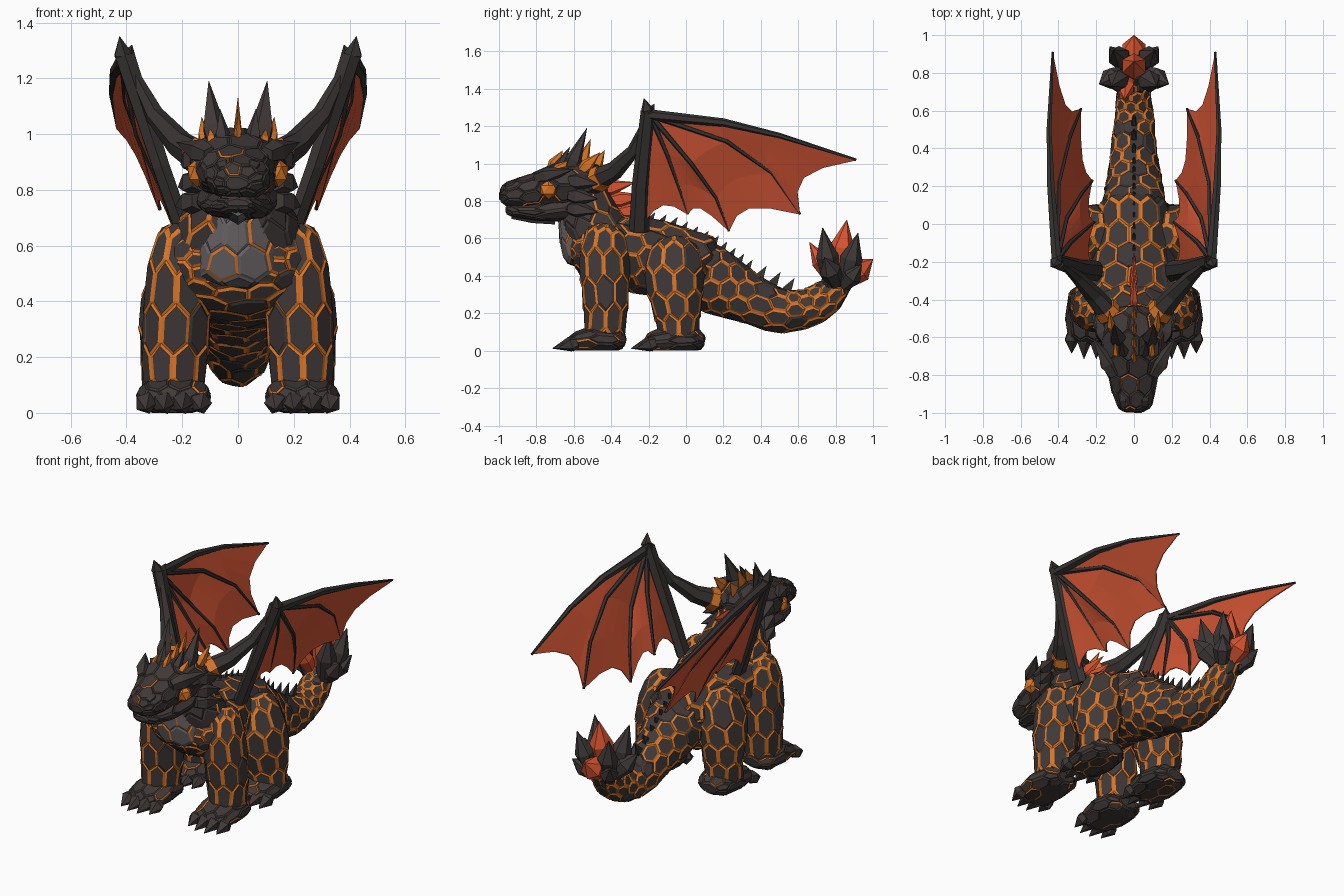
import bpy, bmesh, math, random
from mathutils import Vector

random.seed(4)
if "Cube" in bpy.data.objects:
    bpy.data.objects.remove(bpy.data.objects["Cube"])


def material(name, *rgb):
    m = bpy.data.materials.new(name)
    m.use_nodes = True
    m.diffuse_color = (*rgb, 1)
    m.node_tree.nodes["Principled BSDF"].inputs["Base Color"].default_value = (*rgb, 1)
    return m


ROCK = material("charcoal rock", .05, .041, .039)
LAVA = material("lava orange", .7, .18, .02)
GREY = material("throat grey", .14, .125, .13)
BONE = material("dark bone", .037, .033, .031)
SKIN = material("wing red", .64, .09, .034)
GEM = material("ember red", .7, .09, .03)


def finish(bm, name, mats, mirror=False):
    mesh = bpy.data.meshes.new(name)
    bm.to_mesh(mesh)
    bm.free()
    for m in mats:
        mesh.materials.append(m)
    ob = bpy.data.objects.new(name, mesh)
    bpy.context.collection.objects.link(ob)
    if mirror:
        mod = ob.modifiers.new("Mirror", "MIRROR")
        mod.use_mirror_merge = False
    return ob


def tube(stations, sides, sub=1, stagger=0.0):
    """Closed skin over stations of (x, y, z, half width, half height)."""
    pts = []
    for a, b in zip(stations, stations[1:]):
        for k in range(sub):
            pts.append([p + (q - p) * k / sub for p, q in zip(a, b)])
    pts.append(list(stations[-1]))
    centres = [Vector(p[:3]) for p in pts]
    bm = bmesh.new()
    rings = []
    for i, p in enumerate(pts):
        t = (centres[min(i + 1, len(pts) - 1)] - centres[max(i - 1, 0)]).normalized()
        u = (Vector((1, 0, 0)) - t * t.x).normalized()
        v = t.cross(u)
        angles = [math.tau * (k + .5 + stagger * (i % 2)) / sides for k in range(sides)]
        rings.append([bm.verts.new(centres[i] + u * math.cos(a) * p[3] + v * math.sin(a) * p[4])
                      for a in angles])
    for r, s in zip(rings, rings[1:]):
        for k in range(sides):
            n = (k + 1) % sides
            bm.faces.new((r[k], r[n], s[n], s[k]))
    caps = [bm.faces.new(rings[0]), bm.faces.new(rings[-1])]
    bmesh.ops.recalc_face_normals(bm, faces=bm.faces)
    return bm, caps


def rock(name, stations, sides=10, sub=1, glow=.9, mirror=False, base=ROCK, crack=.011):
    """Tube turned into a honeycomb of uneven plates with glowing cracks between them."""
    src, caps = tube([(*s[:3], s[3] * 1.06, s[4] * 1.06) for s in stations], sides, sub, .5)
    bmesh.ops.poke(src, faces=caps)
    bmesh.ops.triangulate(src, faces=[f for f in src.faces if len(f.verts) > 3],
                          quad_method="SHORT_EDGE")
    for v in src.verts:
        v.co += Vector([random.uniform(-.011, .011) for _ in v.co])
    # One plate per vertex, its corners at the middles of the triangles around it
    bm = bmesh.new()
    corner = {f: bm.verts.new(f.calc_center_median()) for f in src.faces}
    for v in src.verts:
        start = loop = v.link_loops[0]
        ring = []
        while not ring or loop != start:
            ring.append(corner[loop.face])
            loop = loop.link_loop_prev.link_loop_radial_next
        bm.faces.new(ring)
    src.free()
    bmesh.ops.recalc_face_normals(bm, faces=bm.faces)
    for f in list(bm.faces):
        rim = bmesh.ops.inset_individual(bm, faces=[f], thickness=crack, depth=.006)["faces"]
        if random.random() < glow:
            for r in rim:
                r.material_index = 1
    for v in bm.verts:
        v.co.z = max(v.co.z, 0)
    return finish(bm, name, (base, LAVA), mirror)


def limb(name, path, r0, r1, mat, mirror=True, sides=6):
    n = len(path) - 1
    st = [(*p, r0 + (r1 - r0) * i / n, r0 + (r1 - r0) * i / n) for i, p in enumerate(path)]
    return finish(tube(st, sides)[0], name, [mat], mirror)


def spike(name, base, tip, r, mat, mirror=False, sides=5, belly=.3, flat=1):
    b, t = Vector(base), Vector(tip)
    st = [(*b, r * .7 * flat, r * .7), (*b.lerp(t, belly), r * flat, r), (*t, .001, .001)]
    return finish(tube(st, sides)[0], name, [mat], mirror)


# Trunk, neck, throat and tail
rock("body", [(0, -.61, .55, .15, .08), (0, -.53, .55, .25, .17), (0, -.3, .52, .24, .2),
              (0, -.1, .48, .2, .19), (0, .13, .41, .18, .18)], 11, 2)
rock("neck", [(0, -.55, .94, .11, .1), (0, -.55, .78, .15, .14), (0, -.48, .64, .23, .18),
              (0, -.42, .52, .23, .18)], 10, glow=.6)
rock("throat", [(0, -.62, .77, .07, .06), (0, -.6, .66, .1, .08), (0, -.56, .56, .16, .11),
                (0, -.53, .47, .16, .1)], 8, glow=.2, base=GREY)
rock("tail", [(0, .02, .45, .17, .17), (0, .15, .37, .15, .17), (0, .3, .29, .13, .14),
              (0, .5, .205, .105, .11), (0, .66, .22, .088, .095), (0, .78, .31, .08, .085),
              (0, .85, .42, .06, .06)], 9, 2, .8)

# Legs and feet
rock("front_leg", [(.2, -.42, .67, .06, .08), (.21, -.44, .59, .1, .13), (.22, -.44, .45, .115, .135),
                   (.225, -.43, .3, .125, .12), (.23, -.43, .16, .11, .105),
                   (.23, -.44, .03, .11, .11)], 8, mirror=True)
rock("hind_leg", [(.17, -.06, .6, .08, .1), (.205, -.06, .49, .115, .16), (.22, -.065, .36, .13, .16),
                  (.225, -.05, .23, .12, .13), (.23, -.04, .12, .105, .105),
                  (.23, -.04, .03, .11, .1)], 8, mirror=True)
for label, dy in (("front", 0), ("hind", .42)):
    rock(label + "_foot", [(.23, -.33 + dy, .05, .09, .045), (.23, -.42 + dy, .065, .125, .075),
                           (.23, -.56 + dy, .055, .125, .06), (.23, -.63 + dy, .035, .1, .035)],
         9, glow=.25, mirror=True, crack=.007)
    for i in range(4):
        x = .135 + i * .065
        reach = -.73 + dy + .03 * abs(i - 1.5)
        spike(f"{label}_claw_{i}", (x, -.58 + dy, .045), (x, reach, .012), .042, ROCK, True)

# Head
rock("skull", [(0, -.99, .825, .07, .045), (0, -.93, .835, .11, .07), (0, -.83, .85, .12, .08),
               (0, -.75, .87, .15, .105), (0, -.64, .89, .175, .13), (0, -.52, .89, .165, .125),
               (0, -.44, .88, .09, .08)], 9, glow=.1, crack=.007)
rock("jaw", [(0, -.955, .75, .07, .03), (0, -.86, .74, .11, .04), (0, -.7, .745, .14, .06),
             (0, -.54, .78, .14, .08)], 8, glow=0, crack=.007)
limb("chin", [(0, -.93, .735), (0, -.82, .72), (0, -.7, .72)], .03, .045, GREY, False)
bm = bmesh.new()
bmesh.ops.create_icosphere(bm, subdivisions=1, radius=1)
for v in bm.verts:
    v.co = Vector((.145 + v.co.x * .04, -.735 + v.co.y * .05, .86 + v.co.z * .052))
finish(bm, "eye", [LAVA], True)
spike("nostril", (.05, -.96, .87), (.06, -.85, .91), .03, ROCK, True)
spike("brow_ridge", (.1, -.8, .925), (.22, -.6, .97), .045, ROCK, True)
spike("crown_horn", (.08, -.63, .95), (.105, -.53, 1.19), .045, ROCK, True)
spike("small_horn", (.05, -.7, .95), (.065, -.62, 1.09), .03, ROCK, True)
for i, z in enumerate((.76, .83, .91)):
    spike(f"cheek_spike_{i}", (.14, -.62, z), (.225 - i * .01, -.47, z - .02), .05, ROCK, True)
for i in range(4):
    y = -.72 + i * .075
    spike(f"crest_flame_{i}", (0, y, .97), (0, y + .06, 1.07 + .03 * (i % 3)), .038, LAVA, flat=.4)
spike("side_flame", (.09, -.7, .95), (.1, -.62, 1.02), .036, LAVA, True, flat=.6)
spike("temple_flame", (.12, -.56, .96), (.13, -.46, 1.06), .038, LAVA, True, flat=.6)

# Swept horns with a glowing collar
limb("swept_horn", [(.11, -.5, .9), (.21, -.38, .965), (.3, -.28, 1.07), (.37, -.22, 1.21)], .065, .02, BONE)
limb("horn_collar", [(.125, -.48, .91), (.155, -.445, .93)], .07, .066, LAVA)

# Mane and dorsal spikes
for i in range(3):
    spike(f"mane_{i}", (0, -.46 + i * .05, .86 - i * .06), (0, -.27 + i * .06, .9 - i * .07),
          .045, GEM, flat=.5)
ridge = [(-.34, .7), (-.1, .65), (.12, .55), (.3, .42), (.6, .29)]
for (y0, z0), (y1, z1) in zip(ridge, ridge[1:]):
    for k in range(4):
        y, z = y0 + (y1 - y0) * k / 4, z0 + (z1 - z0) * k / 4
        spike(f"back_spike_{y:.2f}", (0, y, z - .02), (0, y + .055, z + .065), .034, BONE, flat=.5, sides=4)
spike("shoulder_plate", (.12, -.42, .66), (.14, .1, .54), .07, ROCK, True)

# Tail crystals
gems = [((0, .81, .4), (0, .86, .7), .07, GEM, False),
        ((0, .86, .38), (0, 1, .49), .07, GEM, False),
        ((-.04, .78, .38), (-.05, .66, .58), .05, GEM, False),
        ((.05, .78, .35), (.12, .73, .66), .06, ROCK, True),
        ((.05, .85, .36), (.11, .92, .63), .06, ROCK, True),
        ((.06, .8, .36), (.185, .74, .5), .06, ROCK, True),
        ((.05, .84, .35), (.13, .94, .46), .055, ROCK, True)]
for i, (base, tip, r, mat, both) in enumerate(gems):
    spike(f"tail_crystal_{i}", base, tip, r, mat, both, sides=6, belly=.5)

# Wings: finger bones fan out from one joint, membrane scallops between them
joint = Vector((.41, -.19, 1.26))
fingers = [[(.44, .2, 1.22), (.45, .5, 1.15), (.43, .91, 1.02)],
           [(.4, .22, 1.12), (.34, .46, .95), (.28, .61, .73)],
           [(.36, .03, 1), (.28, .16, .82), (.22, .23, .64)],
           [(.34, -.1, 1.05), (.27, -.04, .88), (.21, .01, .73)],
           [(.35, -.21, 1.07), (.28, -.22, .86), (.22, -.23, .68)]]
fingers = [[joint] + [Vector(p) for p in f] for f in fingers]
columns = [fingers[0]]
for a, b in zip(fingers, fingers[1:]):
    for t in (.25, .5, .75, 1):
        sag = .18 * t * (1 - t)
        columns.append([joint.lerp(p.lerp(q, t), 1 - sag * i) for i, (p, q) in enumerate(zip(a, b))])
bm = bmesh.new()
grid = [[bm.verts.new(p) for p in c] for c in columns]
for a, b in zip(grid, grid[1:]):
    for i in range(3):
        bm.faces.new((a[i], a[i + 1], b[i + 1], b[i]))
bmesh.ops.remove_doubles(bm, verts=bm.verts, dist=.0005)
wing = finish(bm, "wing_membrane", [SKIN], True)
wing.modifiers.new("Thickness", "SOLIDIFY").thickness = .006
for i, f in enumerate(fingers[:-1]):
    limb(f"wing_finger_{i}", f, .03 if i == 0 else .018, .007, BONE)
arm = [(.19, -.25, .64, .035, .055), (.275, -.24, .88, .035, .05), (.405, -.2, 1.28, .04, .042)]
finish(tube(arm, 6)[0], "wing_arm", [BONE], True)
spike("wing_claw", (.41, -.2, 1.26), (.425, -.225, 1.35), .035, BONE, True)
spike("wing_thumb", (.4, -.2, 1.26), (.38, -.17, 1.32), .03, BONE, True)
